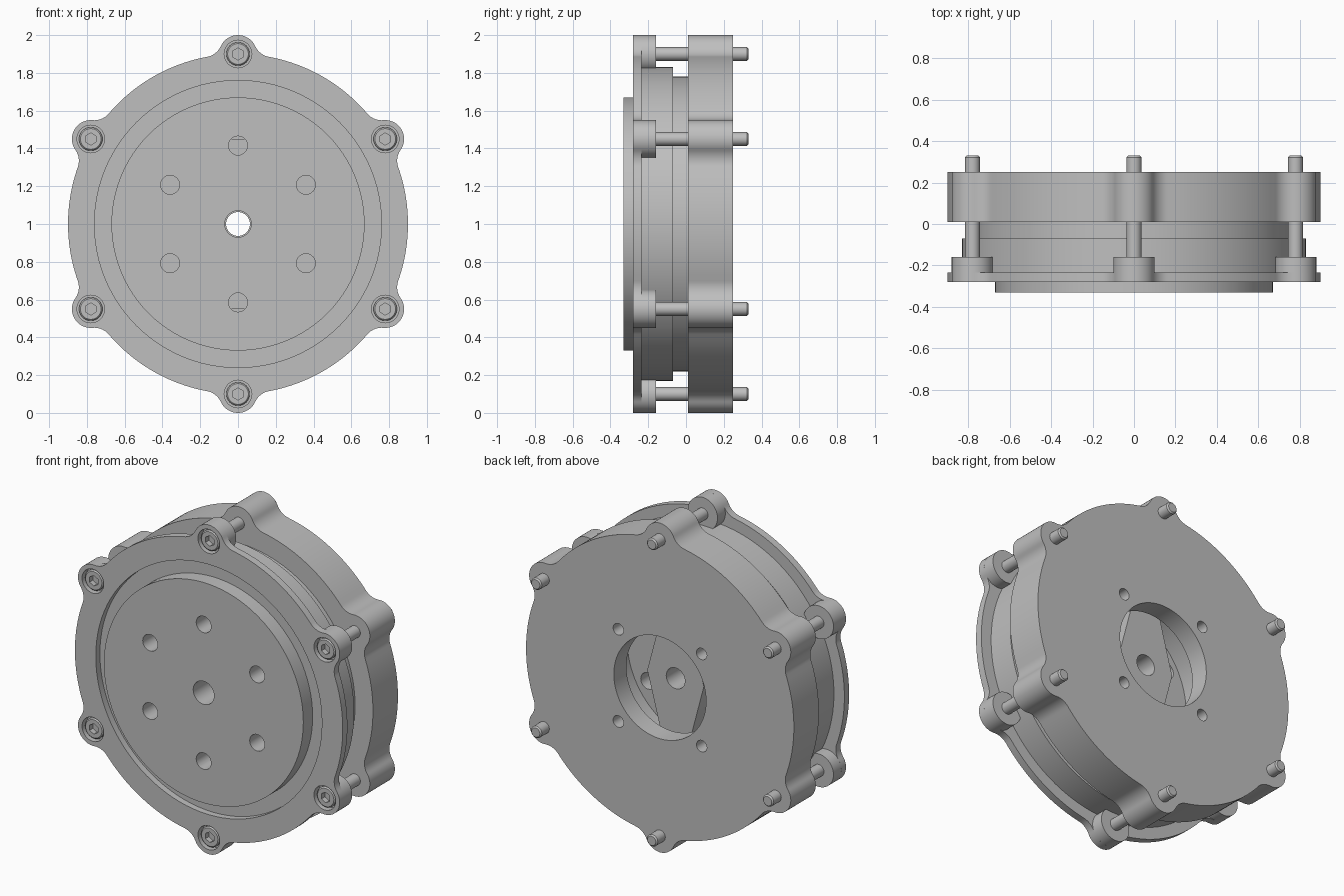
import bpy
import bmesh
from math import sin, cos, acos, atan2, pi, radians
from mathutils import Vector

cube = bpy.data.objects.get("Cube")
if cube:
    bpy.data.objects.remove(cube, do_unlink=True)

grey = bpy.data.materials.new("machined_grey")
grey.use_nodes = True
colour = (0.52, 0.52, 0.52, 1)
grey.diffuse_color = colour
grey.node_tree.nodes["Principled BSDF"].inputs["Base Color"].default_value = colour

AXIS = Vector((0, 1))  # centre of the drive in x, z
PLATE_R, LOBE_R = 0.9, 0.1


def polar(r, a, centre=(0, 0)):
    return Vector(centre) + Vector((r * cos(a), r * sin(a)))


def circle(r, centre=(0, 0), n=64, start=0.0):
    return [polar(r, start + 2 * pi * i / n, centre) for i in range(n)]


def arc(centre, r, a, b, n):
    return [polar(r, a + (b - a) * i / n, centre) for i in range(n + 1)]


def finish(bm, name):
    bmesh.ops.remove_doubles(bm, verts=bm.verts, dist=0.0001)
    bmesh.ops.recalc_face_normals(bm, faces=bm.faces)
    mesh = bpy.data.meshes.new(name)
    bm.to_mesh(mesh)
    bm.free()
    mesh.materials.append(grey)
    obj = bpy.data.objects.new(name, mesh)
    bpy.context.collection.objects.link(obj)
    smooth(mesh)
    return obj


def smooth(mesh):
    mesh.shade_smooth()
    mesh.set_sharp_from_angle(angle=radians(30))


def prisms(name, items):
    """Extrude flat outlines along y; items are (outline, y0, y1)."""
    bm = bmesh.new()
    for outline, y0, y1 in items:
        face = bm.faces.new([bm.verts.new((p.x, y0, p.y + AXIS.y)) for p in outline])
        new = bmesh.ops.extrude_face_region(bm, geom=[face])["geom"]
        verts = [v for v in new if isinstance(v, bmesh.types.BMVert)]
        bmesh.ops.translate(bm, verts=verts, vec=(0, y1 - y0, 0))
    # keep the starting caps so every prism is closed
    return finish(bm, name)


def lathe(name, profile, centre=(0, 0), n=96, closed=True):
    """Spin (radius, y) points around an axis parallel to y."""
    bm = bmesh.new()
    rings = []
    for i in range(n):
        a = 2 * pi * i / n
        rings.append([bm.verts.new((centre[0] + r * cos(a), y,
                                    AXIS.y + centre[1] + r * sin(a))) for r, y in profile])
    count = len(profile)
    for i in range(n):
        r0, r1 = rings[i], rings[(i + 1) % n]
        for j in range(count if closed else count - 1):
            k = (j + 1) % count
            bm.faces.new((r0[j], r0[k], r1[k], r1[j]))
    return finish(bm, name)


def cut(obj, items):
    """Subtract prisms from an object and bake the result."""
    cutter = prisms("cutter", items)
    cutter.hide_render = True
    mod = obj.modifiers.new("cut", "BOOLEAN")
    mod.operation, mod.solver, mod.object = "DIFFERENCE", "EXACT", cutter
    graph = bpy.context.evaluated_depsgraph_get()
    mesh = bpy.data.meshes.new_from_object(obj.evaluated_get(graph))
    obj.modifiers.clear()
    obj.data = mesh
    smooth(mesh)
    bpy.data.objects.remove(cutter, do_unlink=True)


def lobed_outline():
    """Round plate with six filleted screw lobes."""
    fillet = 0.1
    reach = PLATE_R + fillet
    alpha = acos((reach ** 2 + PLATE_R ** 2 - (LOBE_R + fillet) ** 2) / (2 * reach * PLATE_R))
    # one sector around a lobe that points along +x
    lobe, fc = Vector((PLATE_R, 0)), polar(reach, alpha)
    to_lobe = atan2(lobe.y - fc.y, lobe.x - fc.x)
    lobe_end = to_lobe + pi
    half = arc(lobe, LOBE_R, 0, lobe_end, 12)
    half += arc(fc, fillet, to_lobe, alpha - pi, 10)[1:]
    half += arc((0, 0), PLATE_R, alpha, pi / 6, 10)[1:]
    mirrored = [Vector((p.x, -p.y)) for p in reversed(half[1:-1])]
    sector = mirrored + half
    points = []
    for k in range(6):
        turn = pi / 2 + k * pi / 3
        points += [polar(p.length, atan2(p.y, p.x) + turn) for p in sector]
    return points


sixth = [pi / 2 + k * pi / 3 for k in range(6)]
screws = [polar(PLATE_R, a) for a in sixth]
outline = lobed_outline()

# Rear housing with inner cavity, shaft opening and mounting holes
housing = prisms("rear_housing", [(outline, 0.01, 0.25)])
cut(housing, [(circle(0.5, n=96), -0.1, 0.13)])
cut(housing, [(circle(0.31, n=96), 0.05, 0.3)]
    + [(circle(0.035, (sx * 0.28, sz * 0.28), 24), 0.15, 0.3)
       for sx in (-1, 1) for sz in (-1, 1)])

# Stepped body between the plates
lathe("stepped_body", [(0.5, -0.235), (0.83, -0.235), (0.83, -0.07),
                       (0.78, -0.07), (0.78, 0.02), (0.5, 0.02)])

# Front retaining ring and its screw bosses
ring = prisms("front_ring", [(outline, -0.28, -0.235)])
cut(ring, [(circle(0.76, n=96), -0.4, 0)]
    + [(circle(0.073, c, 32), -0.4, 0) for c in screws])
for i, c in enumerate(screws):
    prisms(f"screw_boss_{i + 1}", [(circle(LOBE_R, c, 48), -0.235, -0.16)])

# Output disc with a ring of holes
disc = lathe("output_disc", [(0.07, -0.33), (0.67, -0.33), (0.67, -0.24),
                             (0.78, -0.24), (0.78, -0.15), (0.07, -0.15)])
cut(disc, [(circle(0.05, polar(0.415, a), 32), -0.5, 0) for a in sixth])

# Tapered inner carrier with a through bore
carrier_shape = [Vector(p) for p in ((0.19, 0), (0.07, 0.45), (-0.07, 0.45),
                                     (-0.19, 0), (-0.07, -0.45), (0.07, -0.45))]
carrier = prisms("inner_carrier", [(carrier_shape, -0.16, 0.1)])
cut(carrier, [(circle(0.063, n=48), -0.5, 0.5)])

# Socket-head screws
for i, c in enumerate(screws):
    screw = lathe(f"screw_{i + 1}", [(0, -0.272), (0.055, -0.272), (0.062, -0.265),
                                     (0.062, -0.22), (0.036, -0.22), (0.036, 0.322),
                                     (0.028, 0.33), (0, 0.33)], c, 32, closed=False)
    cut(screw, [(circle(0.032, c, 6, pi / 2), -0.4, -0.24)])
